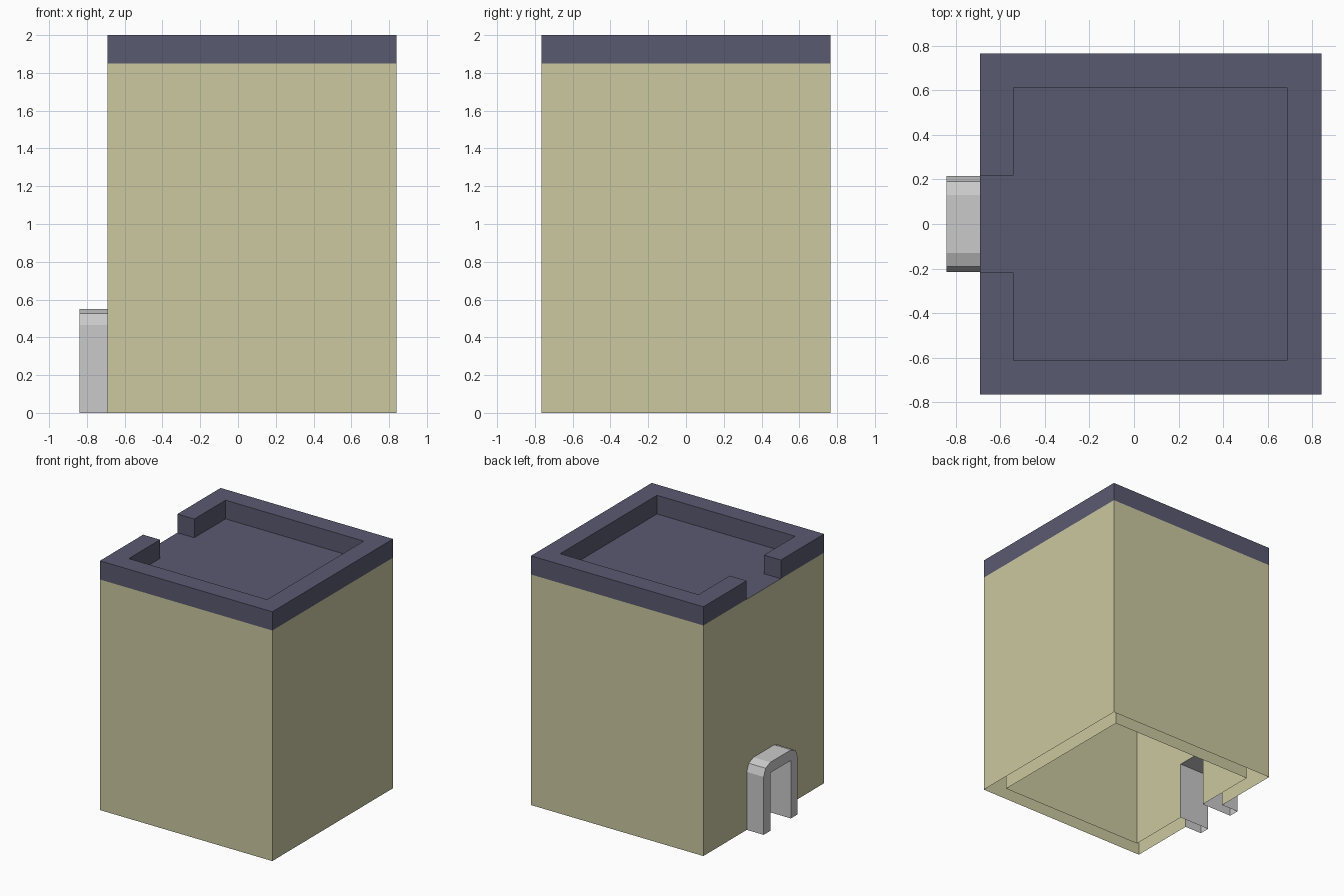
import bpy

if "Cube" in bpy.data.objects:
    bpy.data.objects.remove(bpy.data.objects["Cube"])

# Main sizes
X0, X1, H = -0.69, 0.84, 0.765       # outer walls: x range and half depth
WALL, EAVE, TOP = 0.12, 1.85, 2.0    # wall thickness, roof deck, parapet top
CEIL = EAVE - WALL
XF = -0.84                           # front of the door frame
DOOR_OUT = [(0.215, 0), (0.215, 0.465), (0.19, 0.525), (0.13, 0.55),
            (-0.13, 0.55), (-0.19, 0.525), (-0.215, 0.465), (-0.215, 0)]
DOOR_IN = [(0.13, 0), (0.13, 0.465), (-0.13, 0.465), (-0.13, 0)]


def srgb(r, g, b):
    return [((c / 255 + 0.055) / 1.055) ** 2.4 for c in (r, g, b)] + [1]


def material(name, rgb):
    m = bpy.data.materials.new(name)
    m.diffuse_color = srgb(*rgb)
    m.use_nodes = True
    m.node_tree.nodes["Principled BSDF"].inputs["Base Color"].default_value = m.diffuse_color
    return m


TAN = material("sand_plaster", (203, 200, 160))
SLATE = material("slate_roof", (90, 90, 113))
GREY = material("pale_grey_frame", (202, 202, 202))


def build(name, polys, mat):
    """Object made from a list of polygons (each a list of points)."""
    verts, faces, index = [], [], {}
    for poly in polys:
        face = []
        for p in poly:
            key = tuple(round(c, 4) for c in p)
            if key not in index:
                index[key] = len(verts)
                verts.append(key)
            face.append(index[key])
        faces.append(face)
    me = bpy.data.meshes.new(name)
    me.from_pydata(verts, [], faces)
    me.materials.append(mat)
    me.update()
    ob = bpy.data.objects.new(name, me)
    bpy.context.collection.objects.link(ob)
    return ob


def shell(x0, x1, h, top, door):
    """Four walls open at the bottom, with a doorway cut in the -x wall."""
    ring = [(x0, h), (x0, -h), (x1, -h), (x1, h)]
    polys = []
    for i in range(1, 4):
        (ax, ay), (bx, by) = ring[i], ring[(i + 1) % 4]
        polys.append([(ax, ay, 0), (bx, by, 0), (bx, by, top), (ax, ay, top)])
    outline = [(h, 0)] + door + [(-h, 0), (-h, top), (h, top)]
    polys.append([(x0, y, z) for y, z in outline])
    return polys


def flip(polys):
    return [p[::-1] for p in polys]


def strip(path, xa, xb):
    """Sweep a y-z path along x."""
    return [[(xa, *p), (xa, *q), (xb, *q), (xb, *p)]
            for p, q in zip(path, path[1:])]


# Outer walls
build("outer_walls", shell(X0, X1, H, EAVE, DOOR_OUT), TAN)

# Inner room with ceiling
xi0, xi1, hi = X0 + WALL, X1 - WALL, H - WALL
ceiling = [(xi0, -hi, CEIL), (xi1, -hi, CEIL), (xi1, hi, CEIL), (xi0, hi, CEIL)]
build("inner_room", flip(shell(xi0, xi1, hi, CEIL, DOOR_IN) + [ceiling]), TAN)

# Flat roof deck
build("roof_deck", [[(X0, -H, EAVE), (X1, -H, EAVE), (X1, H, EAVE), (X0, H, EAVE)]], SLATE)

# Parapet: C-shaped wall with a gap above the door
rx0, rx1, rh, gap = -0.54, 0.687, 0.613, 0.217
c = [(X0, -gap), (X0, -H), (X1, -H), (X1, H), (X0, H), (X0, gap),
     (rx0, gap), (rx0, rh), (rx1, rh), (rx1, -rh), (rx0, -rh), (rx0, -gap)]
sides = [[(*a, EAVE), (*b, EAVE), (*b, TOP), (*a, TOP)]
         for a, b in zip(c, c[1:] + c[:1])]
build("parapet", sides + [[(x, y, TOP) for x, y in c]], SLATE)

# Door frame: rounded hood outside, lining running through the wall
face = [(XF, *p) for p in DOOR_OUT[::-1] + DOOR_IN]
build("door_frame", strip(DOOR_OUT, XF, X0) + [face]
      + flip(strip(DOOR_IN, XF, xi0)), GREY)
